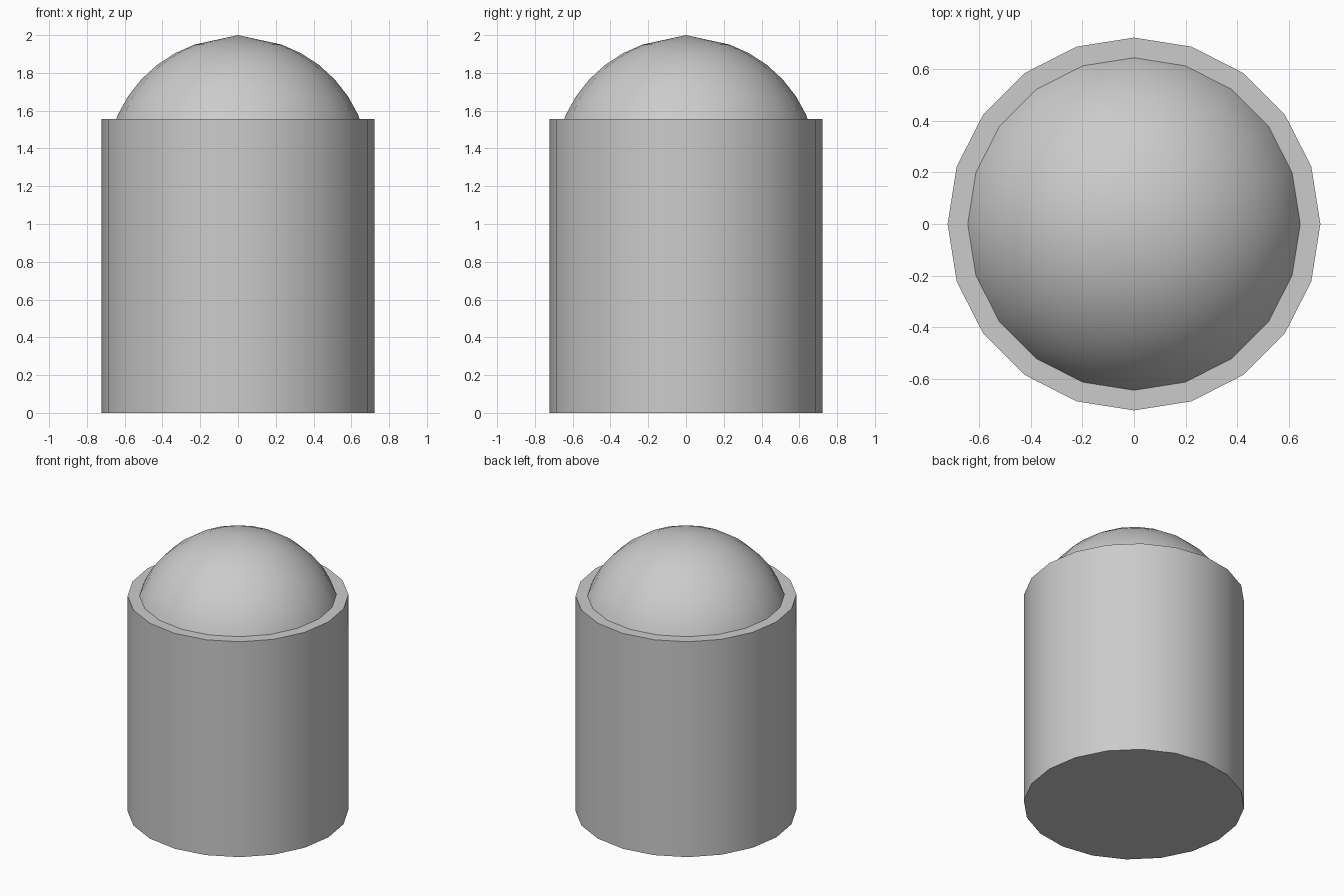
import bpy
import bmesh
from math import cos, sin, radians, pi

SIDES = 20

cube = bpy.data.objects.get("Cube")
if cube:
    bpy.data.objects.remove(cube, do_unlink=True)

# Single grey material
grey = bpy.data.materials.new("light grey")
grey.use_nodes = True
colour = (0.6, 0.6, 0.6, 1)
grey.diffuse_color = colour
grey.node_tree.nodes["Principled BSDF"].inputs["Base Color"].default_value = colour


def lathe(name, profile, apex=None):
    """Spin (radius, height) rings from bottom to top, closing both ends."""
    bm = bmesh.new()
    rings = [[bm.verts.new((r * cos(2 * pi * i / SIDES), r * sin(2 * pi * i / SIDES), z))
              for i in range(SIDES)] for r, z in profile]
    bm.faces.new(rings[0][::-1])
    for low, high in zip(rings, rings[1:]):
        for i in range(SIDES):
            j = (i + 1) % SIDES
            bm.faces.new((low[i], low[j], high[j], high[i]))
    if apex is None:
        bm.faces.new(rings[-1])
    else:
        tip = bm.verts.new((0, 0, apex))
        for i in range(SIDES):
            bm.faces.new((rings[-1][i], rings[-1][(i + 1) % SIDES], tip))
    mesh = bpy.data.meshes.new(name)
    bm.to_mesh(mesh)
    bm.free()
    mesh.materials.append(grey)
    obj = bpy.data.objects.new(name, mesh)
    bpy.context.collection.objects.link(obj)
    bpy.ops.object.select_all(action="DESELECT")
    obj.select_set(True)
    bpy.context.view_layer.objects.active = obj
    bpy.ops.object.shade_smooth_by_angle(angle=radians(35))
    return obj


# Upright cylinder with a flat rim
BODY_TOP = 1.555
lathe("cylinder_body", [(0.7225, 0), (0.7225, BODY_TOP)])

# Rounded dome rising from the rim to a shallow point
DOME_R, DOME_Z, STEPS = 0.698, 1.291, 6
angles = [radians(75 + (19.4 - 75) * k / STEPS) for k in range(STEPS + 1)]
lathe("dome", [(DOME_R * sin(a), DOME_Z + DOME_R * cos(a)) for a in angles], apex=2.0)
